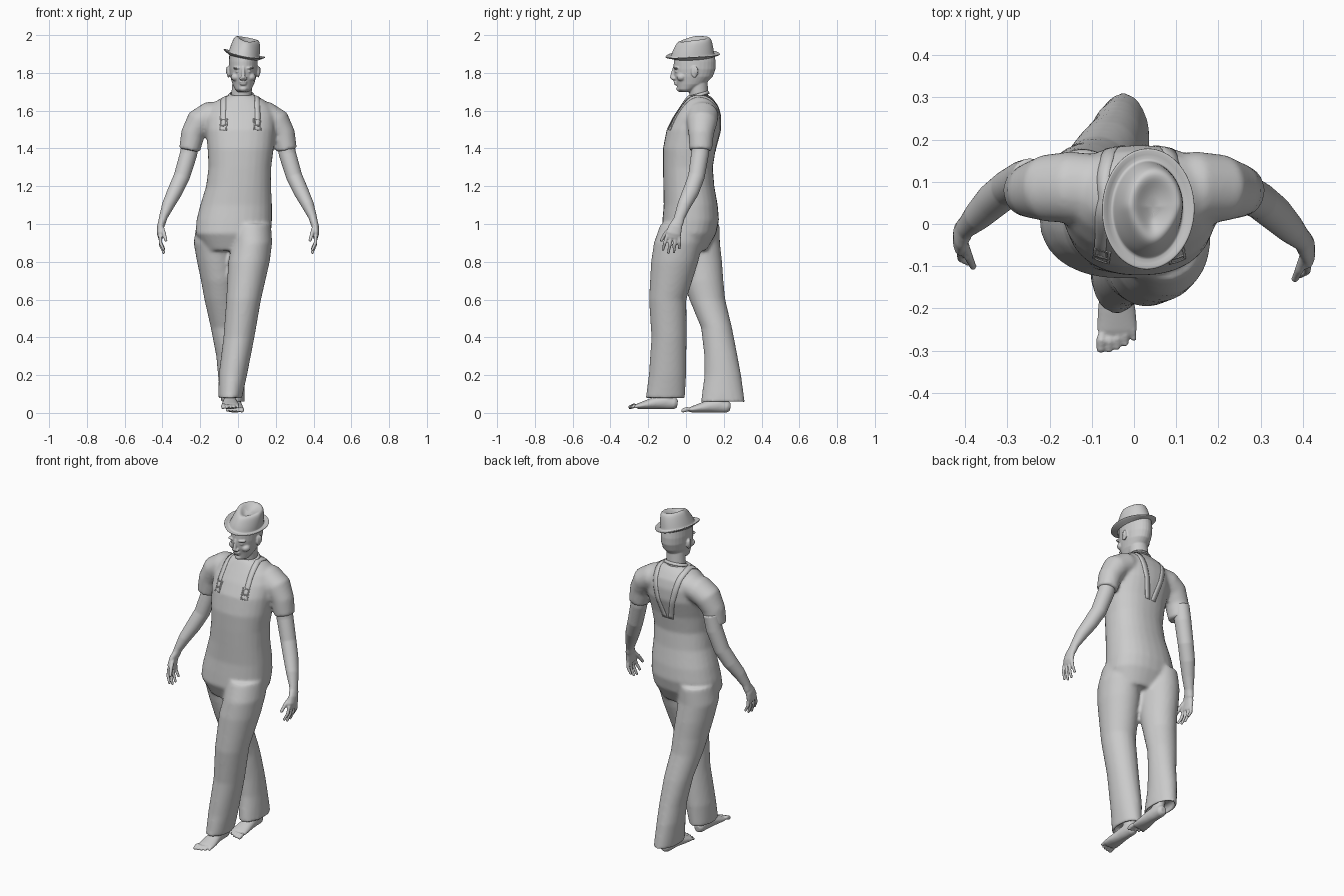
import bpy, bmesh, math
from mathutils import Vector, Matrix

old = bpy.data.objects.get("Cube")
if old:
    bpy.data.objects.remove(old, do_unlink=True)

grey = bpy.data.materials.new("plain grey")
grey.use_nodes = True
grey.diffuse_color = (0.6, 0.6, 0.6, 1)
grey.node_tree.nodes["Principled BSDF"].inputs["Base Color"].default_value = (0.6, 0.6, 0.6, 1)
X, Y, Z = Vector((1, 0, 0)), Vector((0, 1, 0)), Vector((0, 0, 1))


def tube(bm, stations, ref=Y, flat=False, seg=28, power=2.0):
    """Closed sweep of ellipses; each station is x, y, z, radius across, radius along ref."""
    pts = [Vector(s[:3]) for s in stations]
    rings = []
    for i, s in enumerate(stations):
        t = -Z if flat else (pts[min(i + 1, len(pts) - 1)] - pts[max(i - 1, 0)]).normalized()
        v = (ref - t * ref.dot(t)).normalized()
        u = v.cross(t)
        ring = []
        for k in range(seg):
            a = math.tau * k / seg
            c, d = [math.copysign(abs(w) ** (2 / power), w) for w in (math.cos(a), math.sin(a))]
            ring.append(bm.verts.new(pts[i] + u * c * s[3] + v * d * s[4]))
        rings.append(ring)
    for a, b in zip(rings, rings[1:]):
        for k in range(seg):
            bm.faces.new((a[k], a[k - 1], b[k - 1], b[k]))
    bm.faces.new(rings[0])
    bm.faces.new(rings[-1][::-1])


def ball(bm, centre, radii):
    m = Matrix.Translation(centre) @ Matrix.Diagonal((*radii, 1))
    bmesh.ops.create_uvsphere(bm, u_segments=16, v_segments=10, radius=1, matrix=m)


def finger(bm, a, b, c, r):
    """Two jointed segments with a round tip."""
    tube(bm, [(*a, r, r), (*b, r, r), (*c, r * .8, r * .8)], seg=10)
    ball(bm, c, (r * .85,) * 3)


def finish(name, bm, voxel=0, smooth=0):
    bmesh.ops.recalc_face_normals(bm, faces=bm.faces)
    me = bpy.data.meshes.new(name)
    bm.to_mesh(me)
    bm.free()
    me.materials.append(grey)
    for p in me.polygons:
        p.use_smooth = True
    ob = bpy.data.objects.new(name, me)
    bpy.context.collection.objects.link(ob)
    if voxel:
        m = ob.modifiers.new("fuse", "REMESH")
        m.mode, m.voxel_size, m.use_smooth_shade = "VOXEL", voxel, True
        m = ob.modifiers.new("soften", "SMOOTH")
        m.factor, m.iterations = 0.5, smooth
    return ob


# Clothing: torso, trouser legs with hollow hems, and short sleeves fused together
bm = bmesh.new()
tube(bm, [(-.02, .01, .86, .15, .10), (-.025, .015, .95, .2, .145), (-.02, .025, 1.02, .2, .15),
          (-.01, .025, 1.1, .19, .143), (.003, .015, 1.2, .172, .135), (.01, .01, 1.3, .166, .132),
          (.014, .018, 1.4, .175, .14), (.014, .042, 1.5, .185, .145), (.014, .06, 1.57, .185, .127),
          (.015, .07, 1.62, .165, .104), (.016, .07, 1.655, .125, .08), (.018, .068, 1.68, .078, .06)],
     flat=True, power=2.25)
front_leg = [(.07, -.01, 1.0, .105, .125), (.075, -.04, .9, .106, .13), (.058, -.06, .8, .11, .125),
             (.03, -.097, .6, .092, .099), (.005, -.09, .4, .082, .093), (-.027, -.098, .2, .075, .099),
             (-.042, -.11, .075, .062, .104)]
back_leg = [(-.12, .06, 1.0, .1, .118), (-.128, .06, .9, .107, .12), (-.115, .075, .8, .102, .116),
            (-.1, .09, .7, .096, .108), (-.09, .113, .6, .088, .095), (-.065, .162, .45, .079, .082),
            (-.045, .185, .3, .07, .088), (-.038, .195, .2, .068, .097), (-.025, .195, .055, .064, .117)]
for leg in (front_leg, back_leg):
    x, y, z, a, b = leg[-1]
    tube(bm, leg + [(x, y, z, a * .82, b * .86), (x, y, z + .04, a * .8, b * .84)], flat=True)
for s in (1, -1):
    tube(bm, [(s * .08, .085, 1.58, .07, .08), (s * .15, .087, 1.573, .075, .085),
              (s * .205, .085, 1.54, .073, .08), (s * .24, .08, 1.475, .063, .067),
              (s * .257, .078, 1.39, .056, .06)])
clothing = finish("overalls_and_shirt", bm, .01, 5)

# Collar band around the neck
bm = bmesh.new()
for k in range(48):
    bm.verts.new((0, 0, 0))
bm.verts.ensure_lookup_table()
for i in range(48):
    a = math.tau * i / 48
    bm.verts[i].co = (.018 + .074 * math.cos(a), .066 + .06 * math.sin(a), 1.678 + .014 * math.sin(a))
    bm.edges.new((bm.verts[i], bm.verts[i - 1]))
geo = bmesh.ops.extrude_edge_only(bm, edges=bm.edges[:])["geom"]
for v in geo:
    if isinstance(v, bmesh.types.BMVert):
        v.co += Vector(((v.co.x - .018) * -.15, (v.co.y - .066) * -.15, .014))
collar = finish("collar", bm)
collar.modifiers.new("thickness", "SOLIDIFY").thickness = .006


# Straps and buckles: thin strips laid on the clothing
def strip(name, path, side, width):
    bm = bmesh.new()
    rows = []
    for a, b in zip(path, path[1:]):
        for k in range(8):
            p = Vector(a).lerp(Vector(b), k / 7)
            rows.append([bm.verts.new(p + side * width * w) for w in (-.5, 0, .5)])
    for r, q in zip(rows, rows[1:]):
        for k in range(2):
            bm.faces.new((r[k], r[k + 1], q[k + 1], q[k]))
    bmesh.ops.remove_doubles(bm, verts=bm.verts, dist=.0005)
    ob = finish(name, bm)
    m = ob.modifiers.new("lay on", "SHRINKWRAP")
    m.target, m.offset, m.wrap_mode = clothing, .002, "ABOVE_SURFACE"
    ob.modifiers.new("thickness", "SOLIDIFY").thickness = .003


for s, label in ((1, "left"), (-1, "right")):
    def at(x, y, z):
        return (.012 + s * x, y, z)
    strip(label + "_strap", [at(.1, -.1, 1.53), at(.095, -.04, 1.62), at(.085, .06, 1.68),
                             at(.075, .15, 1.63), at(.05, .19, 1.5), at(.02, .17, 1.38)], X, .032)
    for n, h in enumerate((1.505, 1.535, 1.575)):
        strip(f"{label}_buckle_bar_{n}", [at(.075, -.11, h), at(.125, -.11, h)], Z, .007)
    for n, w in enumerate((.078, .122)):
        strip(f"{label}_buckle_side_{n}", [at(w, -.11, 1.505), at(w, -.1, 1.575)], X, .007)

# Arms and hands; the right arm is carried slightly further back
for s, shift, label in ((1, 0, "left"), (-1, .03, "right")):
    bm = bmesh.new()
    tube(bm, [(.245, .078, 1.46, .045, .048), (.262, .074, 1.37, .046, .047), (.298, .055, 1.25, .043, .044),
              (.335, .025, 1.17, .04, .043), (.37, -.01, 1.1, .033, .036), (.396, -.035, 1.035, .022, .028),
              (.405, -.045, 1.0, .02, .03)])
    tube(bm, [(.4, -.042, 1.02, .02, .026), (.41, -.056, .985, .019, .036), (.413, -.066, .95, .017, .041),
              (.41, -.07, .925, .012, .036)])
    for k in range(4):
        y = -.1 + k * .021
        drop = (.062, .078, .075, .055)[k]
        finger(bm, (.412, y, .94), (.41, y - .012 + k * .005, .93 - drop * .5),
               (.394, y - .022 + k * .008, .927 - drop), .0095)
    finger(bm, (.403, -.075, .985), (.392, -.108, .95), (.382, -.13, .915), .011)
    bmesh.ops.transform(bm, verts=bm.verts, matrix=Matrix.Translation((0, shift, 0)) @ Matrix.Diagonal((s, 1, 1, 1)))
    finish(label + "_arm", bm, .0045, 4)

# Bare feet with toes, big toe on the inner side
for s, place, label in ((1, (-.043, -.045, .018), "left"), (-1, (-.015, .235, 0), "right")):
    bm = bmesh.new()
    tube(bm, [(0, 0, .03, .018, .02), (0, -.015, .032, .029, .031), (0, -.06, .042, .034, .041),
              (0, -.11, .036, .038, .034), (.002, -.16, .026, .045, .025), (.003, -.205, .018, .048, .016),
              (.003, -.218, .016, .04, .011)], ref=Z)
    tube(bm, [(0, -.045, .16, .036, .04), (0, -.045, .1, .034, .04), (0, -.05, .05, .03, .036)])
    for k in range(5):
        x, r = -.034 + k * .0185, (.0135, .0105, .01, .0095, .009)[k]
        end = (-.25, -.252, -.246, -.238, -.226)[k]
        finger(bm, (x, -.19, .02), (x, end + .02, .02), (x * 1.05, end, .0125), r)
    bmesh.ops.transform(bm, verts=bm.verts, matrix=Matrix.Translation(place) @ Matrix.Diagonal((s, 1, 1, 1)))
    finish(label + "_foot", bm, .0045, 4)

# Head, face and neck
bm = bmesh.new()
tube(bm, [(0, 0, 1.7, .03, .028), (0, .002, 1.712, .043, .047), (0, .026, 1.74, .057, .076),
          (0, .04, 1.78, .069, .102), (0, .045, 1.82, .075, .111), (0, .046, 1.86, .076, .111),
          (0, .046, 1.9, .074, .105), (0, .046, 1.94, .04, .06)], flat=True)
tube(bm, [(-.015, .085, 1.6, .065, .055), (-.01, .068, 1.68, .054, .05), (-.003, .06, 1.78, .052, .053)], flat=True)
tube(bm, [(0, -.058, 1.828, .009, .012), (0, -.066, 1.8, .009, .013), (0, -.074, 1.774, .011, .012),
          (0, -.066, 1.765, .01, .008)], seg=12)
ball(bm, (0, -.03, 1.716), (.024, .022, .017))
ball(bm, (0, -.054, 1.752), (.021, .012, .006))
ball(bm, (0, -.051, 1.741), (.019, .012, .007))
for s in (1, -1):
    ball(bm, (s * .012, -.066, 1.77), (.009, .01, .008))
    ball(bm, (s * .03, -.05, 1.826), (.026, .017, .007))
    ball(bm, (s * .029, -.049, 1.808), (.013, .011, .007))
    ball(bm, (s * .04, -.024, 1.778), (.026, .026, .022))
    ball(bm, (s * .079, .045, 1.805), (.008, .019, .031))
    ball(bm, (s * .085, .053, 1.812), (.007, .011, .022))
bmesh.ops.translate(bm, verts=bm.verts, vec=(.028, 0, 0))
finish("head", bm, .004, 3)

# Pinched hat: brim, crown and teardrop dent as one turned profile
bm = bmesh.new()
rows = [(.08, .11, -.002), (.11, .142, .004), (.113, .145, .008), (.111, .143, .012), (.086, .117, .007),
        (.083, .113, .014), (.081, .11, .035), (.075, .1, .07), (.069, .091, .092), (.06, .08, .102),
        (.048, .064, .1), (.034, .048, .09), (.016, .024, .08)]
rings = []
for rx, ry, z in rows:
    lift = max(0, z - .02) / .08
    ring = []
    for k in range(40):
        c, d = math.cos(math.tau * k / 40), math.sin(math.tau * k / 40)
        pinch = 1 - .32 * lift * max(0, -d)
        curl = .012 * c * c if rx > .1 else 0
        dip = -.014 * lift * max(0, -d)
        ring.append(bm.verts.new((rx * c * pinch, ry * d + .012 * lift, z + curl + dip)))
    rings.append(ring)
for a, b in zip(rings, rings[1:]):
    for k in range(40):
        bm.faces.new((a[k - 1], a[k], b[k], b[k - 1]))
bm.faces.new(rings[-1])
bmesh.ops.transform(bm, verts=bm.verts, matrix=Matrix.Translation((.03, .036, 1.884))
                    @ Matrix.Rotation(math.radians(11), 4, "Y") @ Matrix.Rotation(math.radians(3), 4, "X"))
hat = finish("hat", bm)
hat.modifiers.new("round", "SUBSURF").levels = 1
